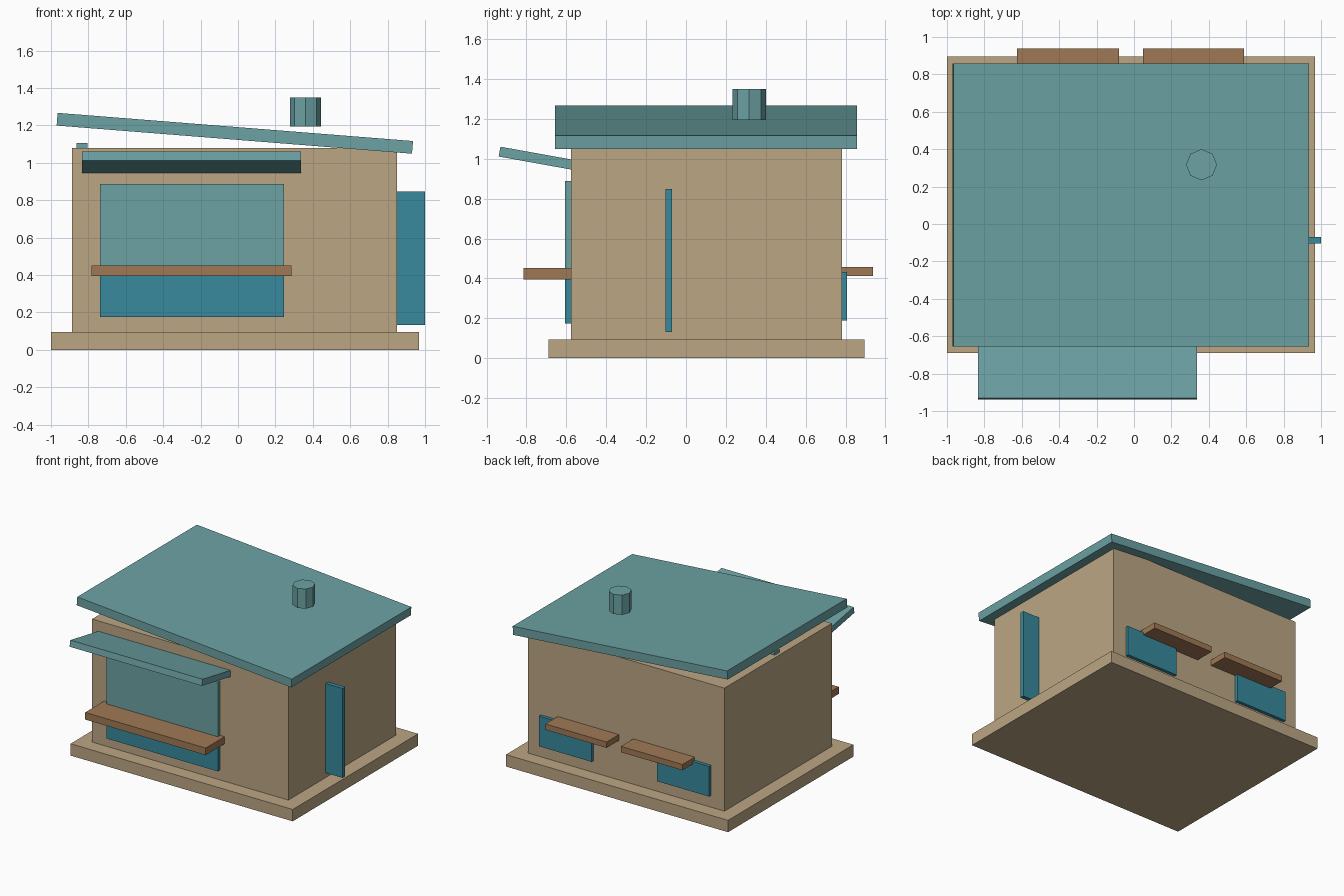
import bpy
import math

if "Cube" in bpy.data.objects:
    bpy.data.objects.remove(bpy.data.objects["Cube"])


def material(name, rgb):
    m = bpy.data.materials.new(name)
    m.diffuse_color = (*rgb, 1)
    m.use_nodes = True
    m.node_tree.nodes["Principled BSDF"].inputs["Base Color"].default_value = m.diffuse_color
    return m


TAN = material("tan", (0.50, 0.38, 0.23))
TEAL = material("teal", (0.15, 0.36, 0.37))
BLUE = material("blue", (0.04, 0.25, 0.34))
WOOD = material("wood", (0.35, 0.19, 0.09))


def box(name, x, y, z, mat, rot=(0, 0, 0)):
    """Box from (min, max) ranges, optionally turned about its centre."""
    bpy.ops.mesh.primitive_cube_add(
        size=1, location=[(a + b) / 2 for a, b in (x, y, z)])
    o = bpy.context.object
    o.name = name
    o.scale = [b - a for a, b in (x, y, z)]
    o.rotation_euler = rot
    o.data.materials.append(mat)
    return o


# Plinth and walls
box("base", (-1.0, 0.968), (-0.69, 0.896), (0, 0.095), TAN)
box("walls", (-0.888, 0.85), (-0.577, 0.782), (0.09, 1.08), TAN)

# Roof slab sloping down to the right
box("roof", (-0.97, 0.936), (-0.656, 0.857), (1.124, 1.192), TEAL,
    (0, math.radians(4.53), 0))

# Octagonal vent just above the roof
bpy.ops.mesh.primitive_cylinder_add(vertices=8, radius=0.083, depth=0.157,
                                    location=(0.361, 0.317, 1.272))
vent = bpy.context.object
vent.name = "roof_vent"
vent.data.materials.append(TEAL)

# Small block tucked under the raised side of the roof
box("roof_block", (-0.863, -0.805), (0.05, 0.11), (1.07, 1.105), TEAL)

# Serving hatch on the front: awning, shutter, lower panel and counter
tilt = math.radians(10.2)
length, thick = 0.40, 0.05
cy = -0.935 + length / 2 * math.cos(tilt)
cz = 1.036 - length / 2 * math.sin(tilt)
box("awning", (-0.834, 0.338), (cy - length / 2, cy + length / 2),
    (cz - thick / 2, cz + thick / 2), TEAL, (-tilt, 0, 0))
box("hatch_shutter", (-0.738, 0.246), (-0.607, -0.56), (0.42, 0.888), TEAL)
box("hatch_panel", (-0.738, 0.246), (-0.607, -0.56), (0.175, 0.42), BLUE)
box("counter", (-0.782, 0.285), (-0.816, -0.56), (0.395, 0.452), WOOD)

# Open door standing out from the right wall
box("door", (0.83, 0.999), (-0.104, -0.07), (0.132, 0.848), BLUE)

# Back shelves and panels
for i, (shelf, panel) in enumerate((((-0.625, -0.08), (-0.77, -0.31)),
                                    ((0.047, 0.589), (0.27, 0.735)))):
    box(f"back_shelf_{i}", shelf, (0.76, 0.938), (0.411, 0.458), WOOD)
    box(f"back_panel_{i}", panel, (0.76, 0.808), (0.19, 0.432), BLUE)
